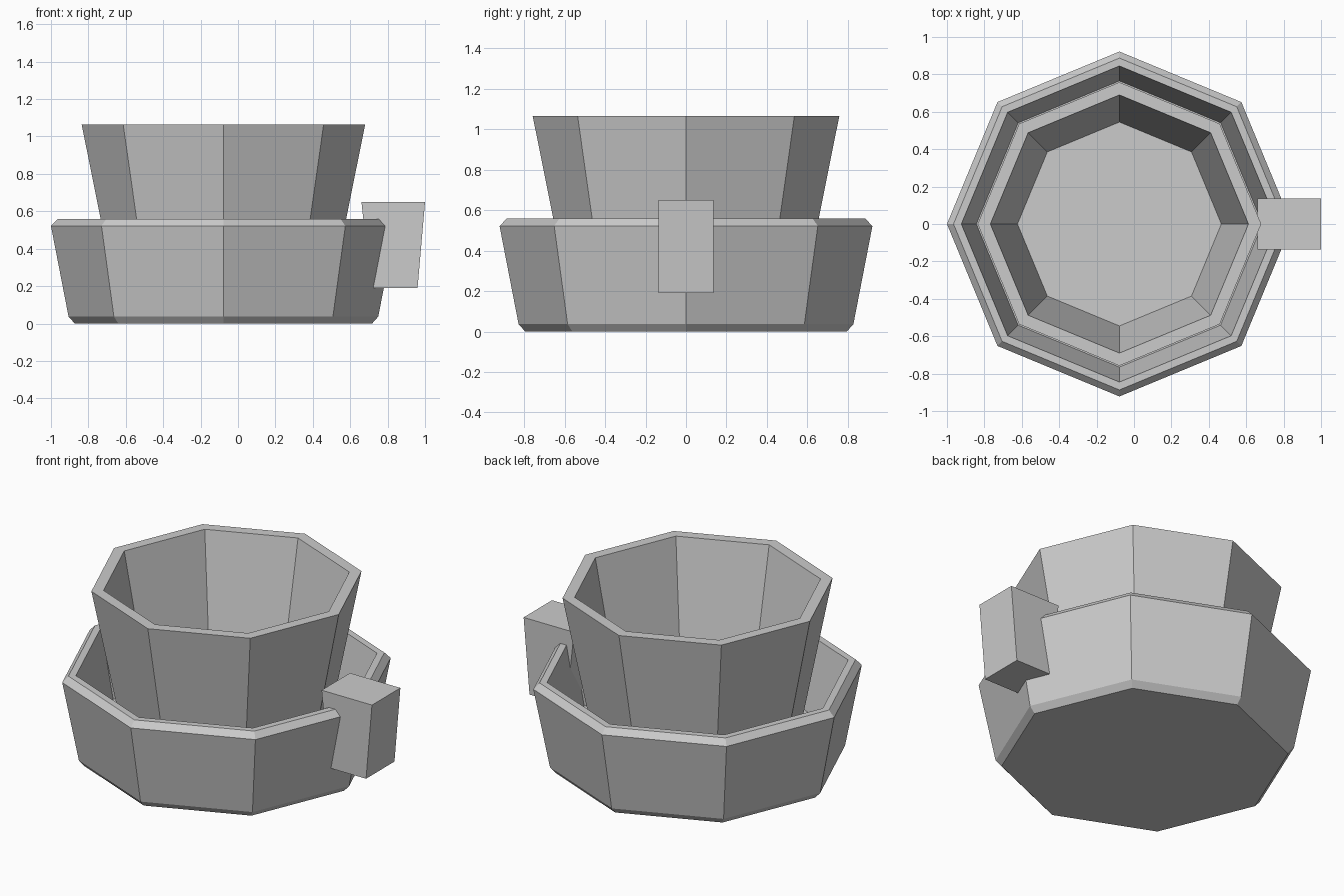
import bpy
from math import cos, sin, tau

default = bpy.data.objects.get("Cube")
if default:
    bpy.data.objects.remove(default, do_unlink=True)

SIDES = 8
AXIS_X = -0.078

# Single plain grey
grey = bpy.data.materials.new("light_grey")
grey.use_nodes = True
colour = (0.6, 0.6, 0.6, 1.0)
grey.diffuse_color = colour
grey.node_tree.nodes["Principled BSDF"].inputs["Base Color"].default_value = colour


def add_mesh(name, verts, faces):
    mesh = bpy.data.meshes.new(name)
    mesh.from_pydata(verts, [], faces)
    mesh.materials.append(grey)
    obj = bpy.data.objects.new(name, mesh)
    bpy.context.collection.objects.link(obj)
    return obj


def lathe(name, profile):
    """Turn a profile of (radius, height), outside bottom to inside floor."""
    verts = [(AXIS_X + r * cos(tau * i / SIDES), r * sin(tau * i / SIDES), z)
             for r, z in profile for i in range(SIDES)]
    faces = []
    for ring in range(len(profile) - 1):
        a, b = ring * SIDES, (ring + 1) * SIDES
        for i in range(SIDES):
            j = (i + 1) % SIDES
            faces.append((a + i, a + j, b + j, b + i))
    last = (len(profile) - 1) * SIDES
    faces.append(tuple(reversed(range(SIDES))))
    faces.append(tuple(range(last, last + SIDES)))
    return add_mesh(name, verts, faces)


def prism(name, outline, half_width):
    """Extrude an outline of (x, z) symmetrically along y."""
    n = len(outline)
    verts = [(x, y, z) for y in (-half_width, half_width) for x, z in outline]
    faces = [tuple(range(n)), tuple(reversed(range(n, 2 * n)))]
    for i in range(n):
        j = (i + 1) % n
        faces.append((i, i + n, j + n, j))
    return add_mesh(name, verts, faces)


# Wide outer bowl with chamfered foot and rim
lathe("outer_bowl", [(0.795, 0), (0.828, 0.037), (0.922, 0.522),
                     (0.887, 0.558), (0.845, 0.558), (0.765, 0.14)])

# Taller inner cup standing on the bowl floor
lathe("inner_cup", [(0.57, 0.13), (0.758, 1.065), (0.69, 1.065), (0.545, 0.33)])

# Tapered block through the bowl wall
prism("side_block", [(0.71, 0.19), (0.96, 0.19), (1.0, 0.65), (0.66, 0.65)], 0.137)
